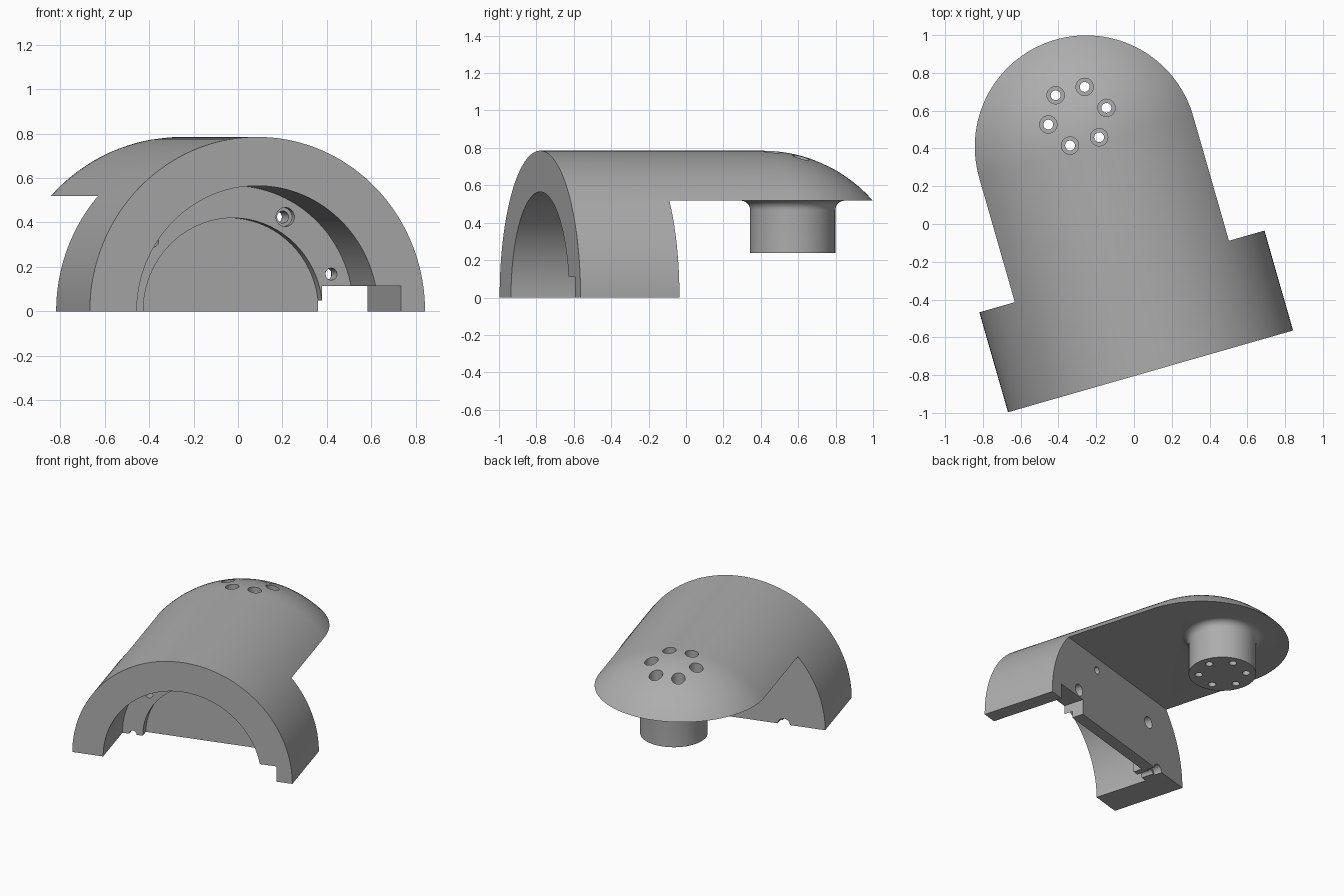
import bpy, bmesh
from math import sin, cos, pi, radians
from mathutils import Matrix, Vector

if "Cube" in bpy.data.objects:
    bpy.data.objects.remove(bpy.data.objects["Cube"])

R = 0.785          # outer radius of the saddle and arm
DEPTH = 0.55       # saddle depth
ARM = 1.237        # where the rounded arm end starts
UNDER = 0.518      # underside of the arm
STUB = 1.405       # stub axis

grey = bpy.data.materials.new("plain grey")
grey.use_nodes = True
colour = (0.42, 0.42, 0.42, 1)
grey.diffuse_color = colour
grey.node_tree.nodes["Principled BSDF"].inputs["Base Color"].default_value = colour


def make(name, bm):
    bmesh.ops.recalc_face_normals(bm, faces=bm.faces)
    mesh = bpy.data.meshes.new(name)
    bm.to_mesh(mesh)
    bm.free()
    ob = bpy.data.objects.new(name, mesh)
    bpy.context.collection.objects.link(ob)
    mesh.materials.append(grey)
    return ob


def loft(name, rings):
    """Skin a solid through closed rings of points."""
    bm = bmesh.new()
    rows = [[bm.verts.new(p) for p in ring] for ring in rings]
    n = len(rows[0])
    for a, b in zip(rows, rows[1:]):
        for i in range(n):
            j = (i + 1) % n
            bm.faces.new((a[i], a[j], b[j], b[i]))
    bm.faces.new(rows[0])
    bm.faces.new(rows[-1])
    return make(name, bm)


def rod(name, r, start, end, seg=32):
    """Cylinder between two points."""
    a, b = Vector(start), Vector(end)
    bm = bmesh.new()
    turn = (b - a).to_track_quat('Z', 'Y').to_matrix().to_4x4()
    bmesh.ops.create_cone(bm, cap_ends=True, segments=seg, radius1=r, radius2=r,
                          depth=(b - a).length,
                          matrix=Matrix.Translation((a + b) / 2) @ turn)
    return make(name, bm)


def box(name, low, high):
    a, b = Vector(low), Vector(high)
    bm = bmesh.new()
    bmesh.ops.create_cube(bm, size=1, matrix=Matrix.Translation((a + b) / 2)
                          @ Matrix.Diagonal((*(b - a), 1)))
    return make(name, bm)


def combine(target, tool, operation='DIFFERENCE'):
    mod = target.modifiers.new("combine", 'BOOLEAN')
    mod.operation = operation
    mod.solver = 'EXACT'
    mod.object = tool
    bpy.context.view_layer.objects.active = target
    bpy.ops.object.modifier_apply(modifier=mod.name)
    bpy.data.objects.remove(tool)


# Half-round saddle running on into an arm with a spherical end
def half_ring(y, r, n=72):
    return [(r * cos(pi * i / n), y, r * sin(pi * i / n)) for i in range(n + 1)]


steps = 24
ends = [half_ring(ARM + R * sin(t), R * cos(t))
        for t in (radians(86) * k / steps for k in range(steps + 1))]
bracket = loft("saddle_bracket", [half_ring(0, R)] + ends)
combine(bracket, box("arm_clearance", (-1, DEPTH, -1), (1, 3, UNDER)))

# Mounting stub with a filleted root
fillet = 0.05
profile = [(0.228, 0.237)]
for k in range(9):
    a = pi / 2 * k / 8
    profile.append((0.228 + fillet * (1 - cos(a)), UNDER - fillet * (1 - sin(a))))
profile.append((0.278, 0.57))
stub = loft("stub", [[(r * cos(2 * pi * i / 64), STUB + r * sin(2 * pi * i / 64), z)
                      for i in range(64)] for r, z in profile])
combine(bracket, stub, 'UNION')

# Six counterbored holes down through the stub
for k in range(6):
    x, y = 0.16 * cos(pi * k / 3), STUB + 0.16 * sin(pi * k / 3)
    combine(bracket, rod("stub_hole", 0.026, (x, y, 0), (x, y, 1)))
    combine(bracket, rod("stub_counterbore", 0.046, (x, y, 0.45), (x, y, 1)))

# Saddle bore, shallow recess in its back wall, and cable channel
combine(bracket, rod("bore", 0.565, (0, -0.2, 0), (0, 0.40, 0), 128))
combine(bracket, rod("recess", 0.42, (0, 0.2, 0), (0, 0.465, 0), 96))
combine(bracket, box("channel", (0.417, -0.2, -0.2), (0.673, 0.8, 0.113)))

# Screw holes around the back wall, one counterbored from inside
for angle in (20, 60, 140, 180):
    x, z = 0.49 * cos(radians(angle)), 0.49 * sin(radians(angle))
    combine(bracket, rod("screw_hole", 0.027, (x, 0.3, z), (x, 0.7, z)))
    span = (0.3, 0.44) if angle == 60 else (0.49, 0.7)
    combine(bracket, rod("screw_counterbore", 0.043, (x, span[0], z), (x, span[1], z)))

# Place the part and smooth its curved surfaces
bracket.data.transform(Matrix.Translation((0.0875, -0.78, 0))
                       @ Matrix.Rotation(radians(16), 4, 'Z'))
bpy.ops.object.select_all(action='DESELECT')
bracket.select_set(True)
bpy.context.view_layer.objects.active = bracket
bpy.ops.object.shade_smooth_by_angle(angle=radians(30))
